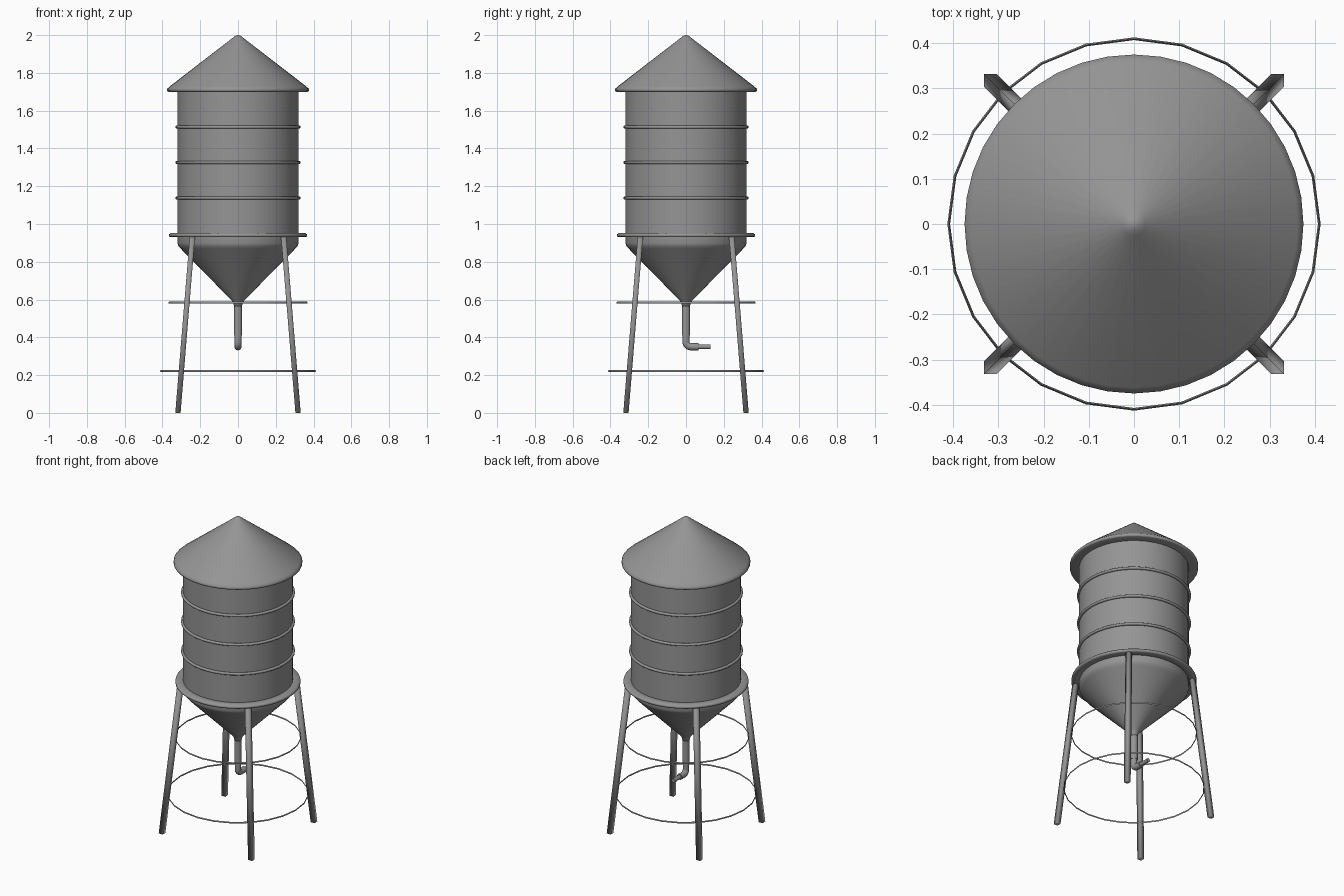
import bpy, bmesh, math
from mathutils import Vector

if "Cube" in bpy.data.objects:
    bpy.data.objects.remove(bpy.data.objects["Cube"])

# Dark grey paint
paint = bpy.data.materials.new("dark_grey")
paint.diffuse_color = (0.3, 0.3, 0.3, 1)
paint.use_nodes = True
paint.node_tree.nodes["Principled BSDF"].inputs["Base Color"].default_value = paint.diffuse_color


def finish(name, bm, angle=100):
    bmesh.ops.recalc_face_normals(bm, faces=bm.faces)
    mesh = bpy.data.meshes.new(name)
    bm.to_mesh(mesh)
    bm.free()
    mesh.materials.append(paint)
    ob = bpy.data.objects.new(name, mesh)
    bpy.context.collection.objects.link(ob)
    bpy.ops.object.select_all(action='DESELECT')
    ob.select_set(True)
    bpy.context.view_layer.objects.active = ob
    bpy.ops.object.shade_smooth_by_angle(angle=math.radians(angle))
    return ob


def lathe(name, profile, sides=40, closed=False):
    bm = bmesh.new()
    verts = [bm.verts.new((r, 0, z)) for r, z in profile]
    edges = [bm.edges.new(p) for p in zip(verts, verts[1:])]
    if closed:
        edges.append(bm.edges.new((verts[-1], verts[0])))
    bmesh.ops.spin(bm, geom=verts + edges, cent=(0, 0, 0), axis=(0, 0, 1),
                   angle=2 * math.pi, steps=sides, use_merge=True)
    bmesh.ops.remove_doubles(bm, verts=bm.verts, dist=1e-5)
    return finish(name, bm)


def tube(name, points, radii, sides=16):
    # rings swept along a path in the YZ plane, capped at both ends
    bm = bmesh.new()
    pts = [Vector(p) for p in points]
    rings = []
    for i, p in enumerate(pts):
        d = (pts[min(i + 1, len(pts) - 1)] - pts[max(i - 1, 0)]).normalized()
        u = Vector((1, 0, 0))
        v = d.cross(u)
        ring = []
        for k in range(sides):
            a = 2 * math.pi * k / sides
            ring.append(bm.verts.new(p + radii[i] * (u * math.cos(a) + v * math.sin(a))))
        rings.append(ring)
    for a, b in zip(rings, rings[1:]):
        for k in range(sides):
            j = (k + 1) % sides
            bm.faces.new((a[k], a[j], b[j], b[k]))
    bm.faces.new(rings[0])
    bm.faces.new(rings[-1])
    return finish(name, bm, 40)


# Conical roof with a rounded tip and overhanging lip
lathe("roof", [(0, 2.0), (0.012, 1.998), (0.025, 1.988), (0.362, 1.728),
               (0.375, 1.716), (0.375, 1.704), (0.368, 1.7), (0.31, 1.7), (0, 1.7)])

# Cylindrical tank wall
lathe("tank_wall", [(0.32, 1.71), (0.32, 0.94)])

# Raised bands around the tank
for i, z in enumerate((1.513, 1.326, 1.138)):
    lathe(f"tank_band_{i + 1}", [(0.316, z - 0.008), (0.327, z - 0.008), (0.332, z - 0.004),
                                 (0.332, z + 0.004), (0.327, z + 0.008), (0.316, z + 0.008)],
          closed=True)

# Support flange carried by the legs
lathe("support_flange", [(0.30, 0.930), (0.358, 0.930), (0.365, 0.935), (0.365, 0.945),
                         (0.358, 0.951), (0.335, 0.953), (0.30, 0.953)], closed=True)

# Funnel bottom
lathe("funnel", [(0.320, 0.945), (0.320, 0.897), (0.316, 0.885), (0.304, 0.870),
                 (0.035, 0.597), (0.024, 0.58), (0.021, 0.56), (0, 0.56)])

# Outlet pipe, elbow and spout
tube("outlet_pipe", [(0, 0, 0.6), (0, 0, 0.41)], [0.022, 0.022])
arc = [(0, 0.026 - 0.026 * math.cos(a), 0.376 - 0.026 * math.sin(a))
       for a in [math.pi / 2 * k / 6 for k in range(7)]]
tube("outlet_elbow", [(0, 0, 0.42)] + arc + [(0, 0.065, 0.350)], [0.019] * 9)
tube("outlet_spout", [(0, 0.06, 0.350), (0, 0.13, 0.350)], [0.012, 0.012])

# Four splayed legs
for sx, sy, label in ((1, -1, "front_right"), (-1, -1, "front_left"),
                      (1, 1, "back_right"), (-1, 1, "back_left")):
    bm = bmesh.new()
    bmesh.ops.create_cube(bm, size=1)
    for v in bm.verts:
        t = v.co.z + 0.5
        c = 0.318 + (0.241 - 0.318) * t
        v.co = (sx * c + v.co.x * 0.028, sy * c + v.co.y * 0.028, 0.94 * t)
    finish(f"{label}_leg", bm)

# Thin bracing hoops
for label, radius, z in (("upper", 0.366, 0.584), ("lower", 0.410, 0.221)):
    lathe(f"{label}_brace_hoop", [(radius - 0.003, z), (radius, z - 0.005), (radius + 0.003, z),
                                  (radius, z + 0.005)], sides=24, closed=True)
